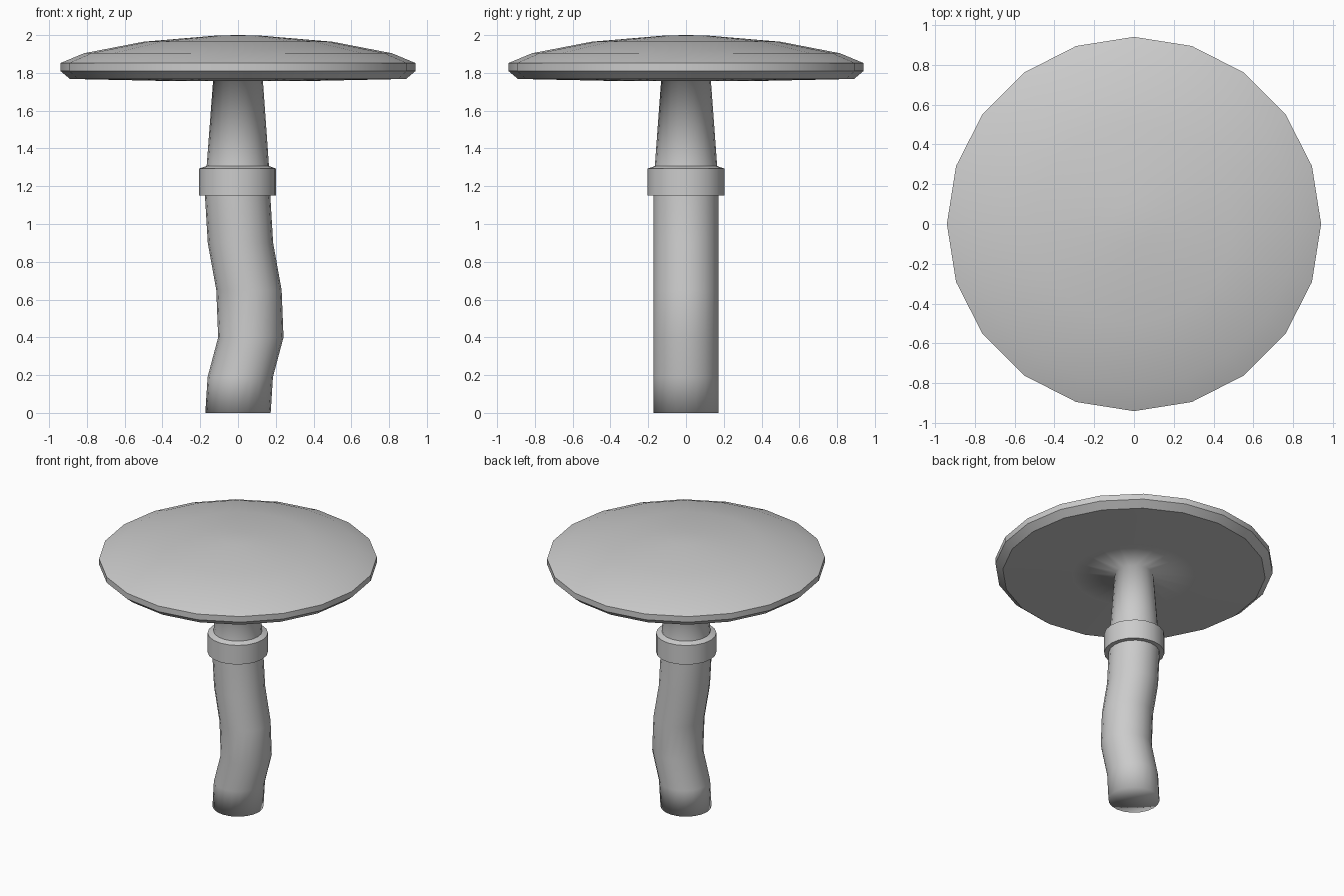
import bpy, bmesh, math

if "Cube" in bpy.data.objects:
    bpy.data.objects.remove(bpy.data.objects["Cube"])

SIDES = 20


def lathe(name, profile, angle=None):
    """Skin 20-sided rings given as (radius, z, x offset); radius 0 makes a pole."""
    bm = bmesh.new()
    rings = []
    for r, z, dx in profile:
        if r == 0:
            rings.append([bm.verts.new((dx, 0, z))] * SIDES)
        else:
            rings.append([bm.verts.new((dx + r * math.cos(math.tau * i / SIDES),
                                        r * math.sin(math.tau * i / SIDES), z))
                          for i in range(SIDES)])
    for a, b in zip(rings, rings[1:]):
        for i in range(SIDES):
            j = (i + 1) % SIDES
            corners = list(dict.fromkeys((a[i], a[j], b[j], b[i])))
            bm.faces.new(corners)
    mesh = bpy.data.meshes.new(name)
    bm.to_mesh(mesh)
    bm.free()
    ob = bpy.data.objects.new(name, mesh)
    bpy.context.collection.objects.link(ob)
    bpy.ops.object.select_all(action='DESELECT')
    ob.select_set(True)
    bpy.context.view_layer.objects.active = ob
    if angle is None:
        bpy.ops.object.shade_smooth()
    else:
        bpy.ops.object.shade_smooth_by_angle(angle=math.radians(angle))
    return ob


# Bent lower stem with closed base
R = 0.173
bend = [(0, 0), (0.19, 0.012), (0.40, 0.068), (0.65, 0.058), (0.90, 0.013), (1.15, -0.002)]
lathe("lower_stem", [(0, 0, 0)] + [(R, z, dx) for z, dx in bend])

# Collar ring around the stem
lathe("collar", [(R, 1.15, -0.002), (0.204, 1.15, -0.002),
                 (0.204, 1.293, -0.002), (0.165, 1.307, -0.001)], 40)

# Tapered upper stem flaring into the underside of the cap
lathe("upper_stem", [(0.165, 1.307, -0.001), (0.132, 1.757, 0), (0.42, 1.758, 0)])

# Wide domed cap with a bevelled rim
lathe("cap", [(0.42, 1.758, 0), (0.89, 1.768, 0), (0.94, 1.81, 0), (0.94, 1.852, 0),
              (0.815, 1.904, 0), (0.50, 1.965, 0), (0.11, 1.998, 0), (0, 2.0, 0)], 35)
